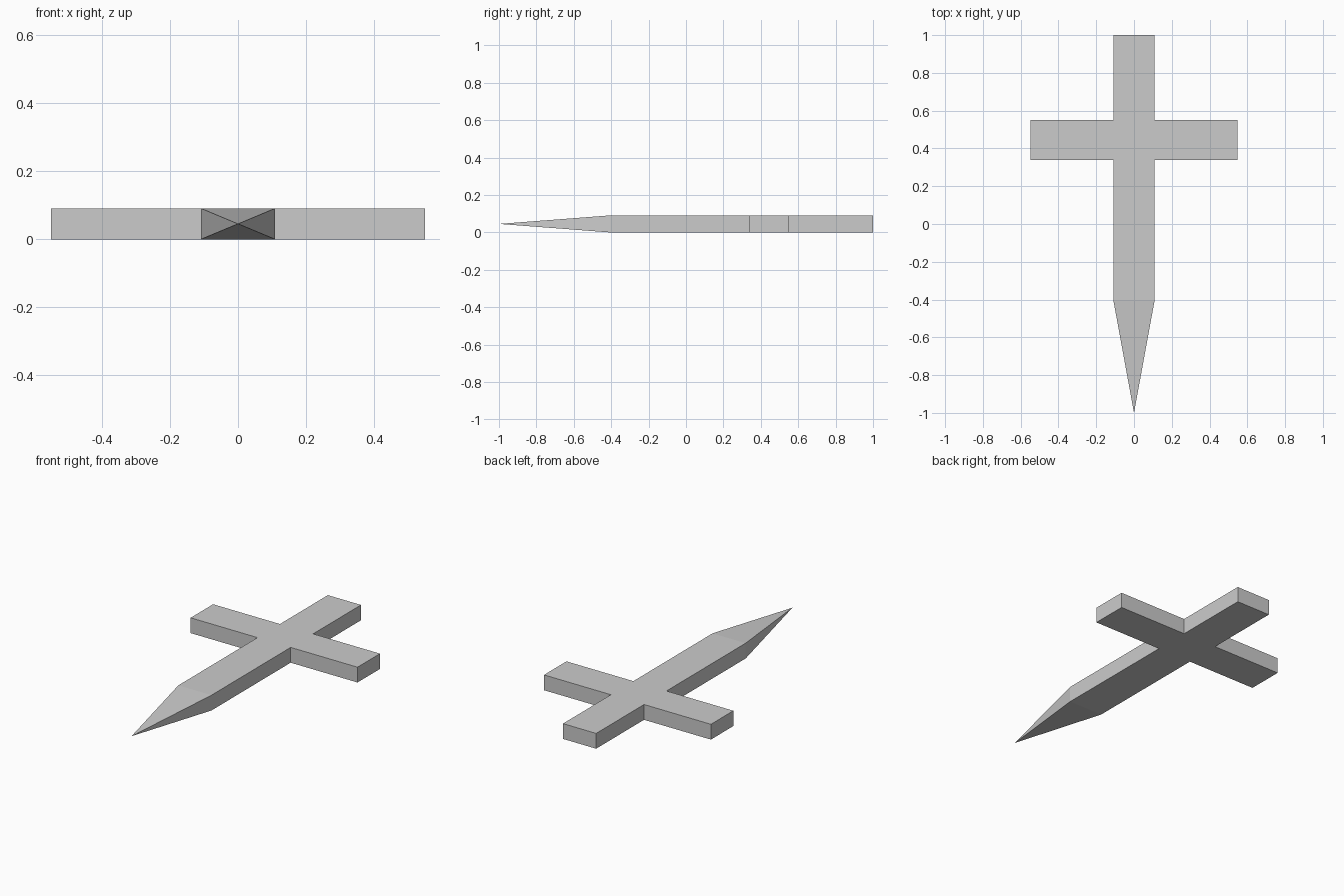
import bpy, bmesh

if "Cube" in bpy.data.objects:
    bpy.data.objects.remove(bpy.data.objects["Cube"])

THICK = 0.091      # slab thickness
HALF = 0.109       # half width of blade and grip
GUARD = 0.549      # half span of the cross guard

# Right half of the cross outline, mirrored to the left
right = [(HALF, -0.405), (HALF, 0.339), (GUARD, 0.339),
         (GUARD, 0.55), (HALF, 0.55), (HALF, 1.0)]
outline = right + [(-x, y) for x, y in reversed(right)]

bm = bmesh.new()

# Flat cross slab: grip, guard and blade in one piece
base = bm.faces.new([bm.verts.new((x, y, 0)) for x, y in outline])
ext = bmesh.ops.extrude_face_region(bm, geom=[base], use_keep_orig=True)
top = [v for v in ext["geom"] if isinstance(v, bmesh.types.BMVert)]
bmesh.ops.translate(bm, verts=top, vec=(0, 0, THICK))
bmesh.ops.recalc_face_normals(bm, faces=bm.faces)

# Blade point: the front end face drawn out to a four-sided tip
front = min(bm.faces, key=lambda f: max(v.co.y for v in f.verts))
tip = bmesh.ops.poke(bm, faces=[front])["verts"][0]
tip.co = (0, -1.0, THICK / 2)
bmesh.ops.recalc_face_normals(bm, faces=bm.faces)

mesh = bpy.data.meshes.new("dagger")
bm.to_mesh(mesh)
bm.free()
bpy.context.collection.objects.link(bpy.data.objects.new("dagger", mesh))
